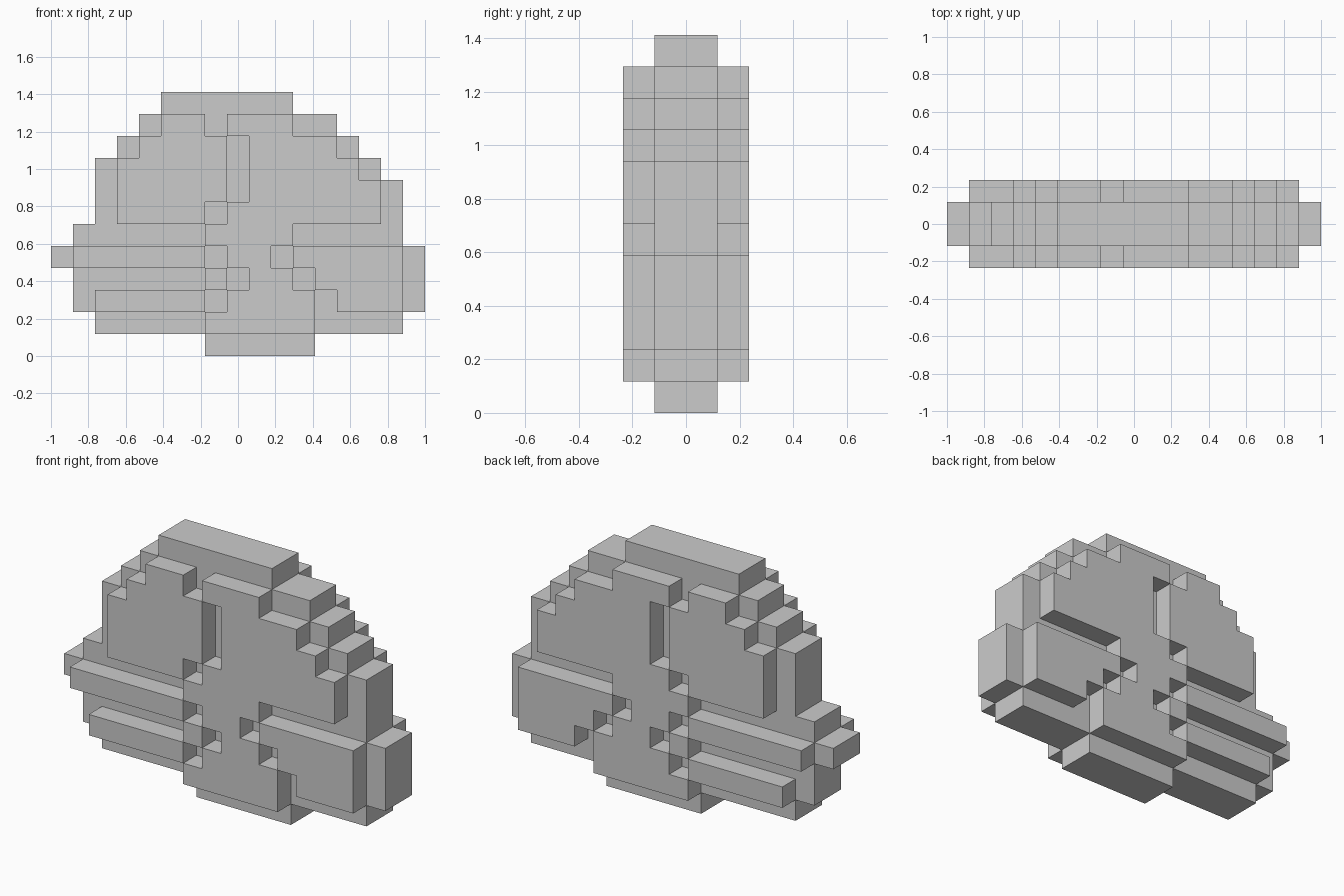
import bpy, bmesh, math
from mathutils import Vector

if "Cube" in bpy.data.objects:
    bpy.data.objects.remove(bpy.data.objects["Cube"])

U = 2 / 17  # cell size: 17 cells wide, 12 high, 4 deep

# Inner slab: one (start, end) column run per row, bottom to top
core = [[(7, 12)], [(2, 16)], [(1, 17)], [(1, 17)], [(0, 17)], [(1, 16)],
        [(2, 16)], [(2, 16)], [(2, 15)], [(3, 14)], [(4, 13)], [(5, 11)]]

# Raised folds on the front and back, with grooves left between them
folds = [[], [(7, 12)], [(2, 7), (8, 12), (13, 16)], [(7, 8), (9, 11), (12, 16)],
         [(1, 7), (8, 10), (11, 16)], [(7, 11)], [(3, 7), (8, 15)],
         [(3, 8), (9, 15)], [(3, 8), (9, 14)], [(4, 8), (9, 13)],
         [(5, 7), (8, 11)], []]


def cells(rows, layers):
    return {(x, y, z) for z, runs in enumerate(rows)
            for a, b in runs for x in range(a, b) for y in layers}


def build_shell(name, filled):
    """Make the outer skin of a set of cells and merge its flat areas."""
    bm = bmesh.new()
    verts = {}

    def vert(p):
        if p not in verts:
            verts[p] = bm.verts.new(((p[0] - 8.5) * U, (p[1] - 2) * U, p[2] * U))
        return verts[p]

    for c in filled:
        for axis in range(3):
            for side in (0, 1):
                near = list(c)
                near[axis] += 2 * side - 1
                if tuple(near) in filled:
                    continue
                loop = []
                for i, j in ((0, 0), (1, 0), (1, 1), (0, 1)):
                    p = list(c)
                    p[axis] += side
                    p[(axis + 1) % 3] += i
                    p[(axis + 2) % 3] += j
                    loop.append(vert(tuple(p)))
                bm.faces.new(loop if side else loop[::-1])
    bmesh.ops.dissolve_limit(bm, angle_limit=math.radians(1),
                             verts=bm.verts[:], edges=bm.edges[:])
    mesh = bpy.data.meshes.new(name)
    bm.to_mesh(mesh)
    bm.free()
    obj = bpy.data.objects.new(name, mesh)
    bpy.context.collection.objects.link(obj)
    return obj


# Folded blocky body: slab in the two middle layers, folds in the outer ones
build_shell("folded_brain", cells(core, (1, 2)) | cells(folds, (0, 3)))
